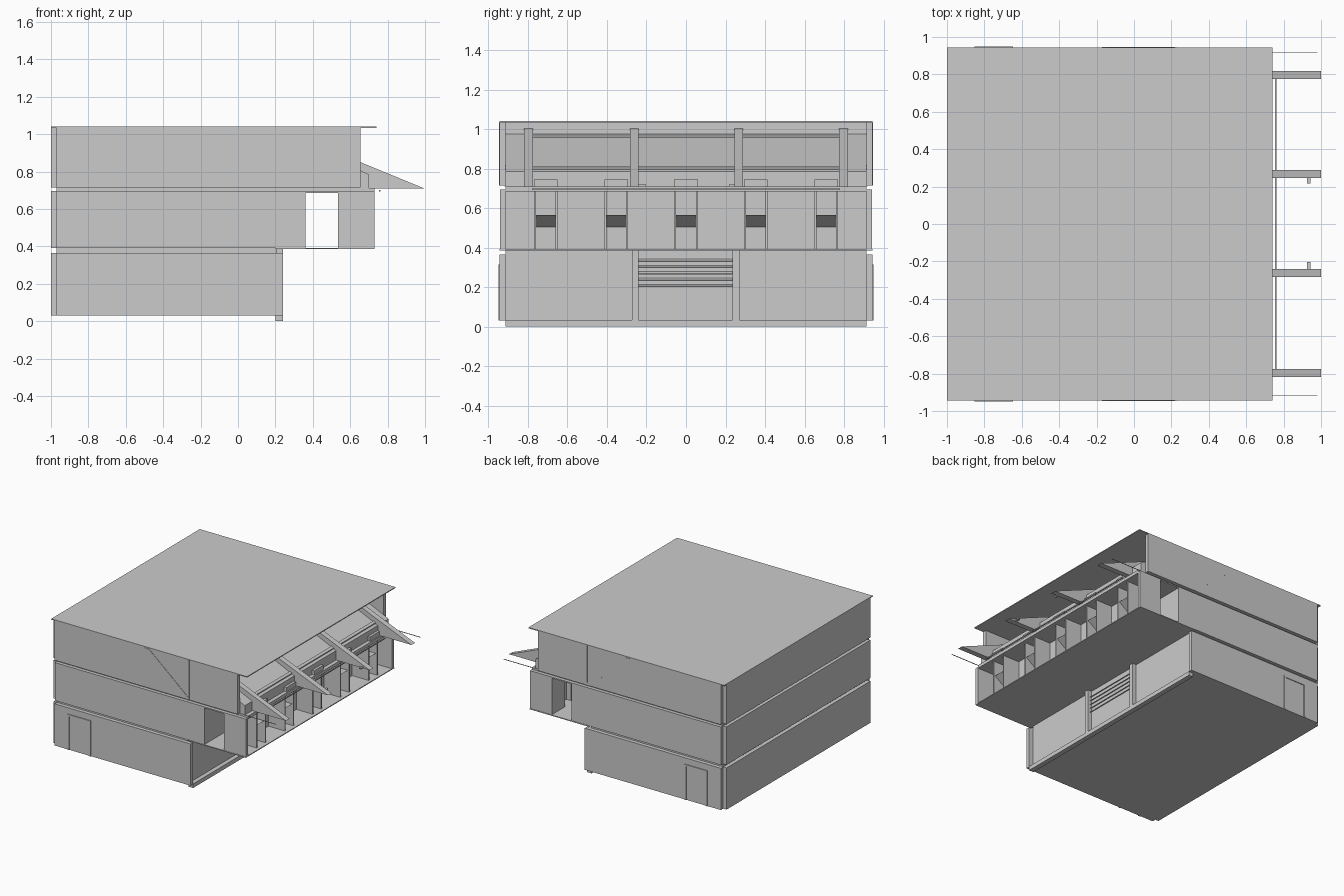
import bpy

if "Cube" in bpy.data.objects:
    bpy.data.objects.remove(bpy.data.objects["Cube"])


def mesh(name, verts, faces):
    me = bpy.data.meshes.new(name)
    me.from_pydata(verts, [], faces)
    me.update()
    ob = bpy.data.objects.new(name, me)
    bpy.context.collection.objects.link(ob)
    return ob


def prism(name, profile, y0, y1):
    """Extrude an (x, z) outline from y0 to y1."""
    n = len(profile)
    verts = [(x, y0, z) for x, z in profile] + [(x, y1, z) for x, z in profile]
    faces = [tuple(range(n)), tuple(range(2 * n - 1, n - 1, -1))]
    faces += [(i, i + n, (i + 1) % n + n, (i + 1) % n) for i in range(n)]
    ob = mesh(name, verts, faces)
    import bmesh
    bm = bmesh.new()
    bm.from_mesh(ob.data)
    bmesh.ops.recalc_face_normals(bm, faces=bm.faces)
    bm.to_mesh(ob.data)
    bm.free()
    return ob


def box(name, x0, x1, y0, y1, z0, z1):
    return prism(name, [(x0, z0), (x1, z0), (x1, z1), (x0, z1)], y0, y1)


def both_sides(name, profile, y0, y1):
    """Same part on the front (-y) and the back (+y)."""
    prism(name + "_front", profile, -y1, -y0)
    prism(name + "_back", profile, y0, y1)


def rect(x0, x1, z0, z1):
    return [(x0, z0), (x1, z0), (x1, z1), (x0, z1)]


W, I = 0.943, 0.913  # outer cladding and inner wall half widths

# Inner body of the three storeys
box("ground_storey", -0.97, 0.205, -I, I, 0.03, 0.385)
box("middle_storey", -0.97, 0.36, -I, I, 0.385, 0.70)
prism("upper_storey", [(-0.97, 0.70), (0.70, 0.70), (0.70, 0.785), (0.28, 0.975),
                       (0.28, 1.035), (-0.97, 1.035)], -I, I)

# Slabs, roof and front curb
box("gallery_floor", 0.2, 0.73, -W, W, 0.385, 0.392)
box("gallery_ceiling", 0.36, 0.73, -I, I, 0.685, 0.71)
box("roof", -1, 0.74, -W, W, 1.033, 1.04)
box("base_curb", 0.2, 0.24, -I, I, 0, 0.033)

# Cladding panels with shadow grooves and notched corners
both_sides("ground_cladding", rect(-0.97, 0.24, 0.03, 0.365), I, W)
both_sides("middle_cladding", [(-0.97, 0.39), (0.36, 0.39), (0.36, 0.685), (0.535, 0.685),
                               (0.535, 0.39), (0.73, 0.39), (0.73, 0.695), (-0.97, 0.695)], I, W - 0.003)
both_sides("upper_cladding", rect(-0.97, 0.655, 0.715, 1.035), I, W)
for label, z0, z1 in (("ground", 0.03, 0.365), ("middle", 0.39, 0.695), ("upper", 0.715, 1.035)):
    box(label + "_rear_cladding", -1, -0.97, -I, I, z0, z1)

# Trim on the upper end walls
both_sides("diagonal_trim", [(-0.17, 1.03), (-0.13, 1.03), (0.225, 0.73), (0.225, 0.715), (0.2, 0.715)],
           W, W + 0.003)
both_sides("vertical_trim", rect(0.217, 0.227, 0.715, 1.033), W, W + 0.003)

# Side doors with frames
for i, x in enumerate((-0.845, -0.655)):
    both_sides("door_jamb_%d" % i, rect(x - 0.008, x + 0.008, 0.03, 0.31), W, W + 0.006)
both_sides("door_head", rect(-0.853, -0.647, 0.30, 0.315), W, W + 0.006)

# Ground storey columns and louvres
for y in (-0.257, 0.253):
    box("column", 0.2, 0.24, y - 0.017, y + 0.017, 0.03, 0.386)
for i in range(5):
    z = 0.2 + i * 0.032
    prism("louvre", [(0.2, z + 0.012), (0.222, z), (0.222, z + 0.005), (0.2, z + 0.017)], -0.24, 0.236)

# Gallery bays: side fins, back panel, sloped hood and cap
bays = [-0.71, -0.353, 0.0, 0.353, 0.71]
for y in bays:
    for s in (-1, 1):
        e = y + s * 0.055
        box("bay_side", 0.56, 0.705, e - 0.005, e + 0.005, 0.39, 0.74)
    box("bay_panel", 0.60, 0.61, y - 0.055, y + 0.055, 0.39, 0.735)
    prism("bay_hood", [(0.61, 0.505), (0.695, 0.565), (0.61, 0.565)], y - 0.05, y + 0.05)
    box("bay_cap", 0.60, 0.72, y - 0.06, y + 0.06, 0.71, 0.745)

# Wall stretches between the bays
edges = [-I] + [e for y in bays for e in (y - 0.06, y + 0.06)] + [I]
for a, b in zip(edges[::2], edges[1::2]):
    box("gallery_wall", 0.535, 0.56, a, b, 0.39, 0.69)

# Sloped glazing frames and triangular roof fins
fins = [-0.797, -0.262, 0.267, 0.797]


def slope(x):
    return 0.785 + (0.70 - x) * 0.19 / 0.42


for a, b in zip(fins, fins[1:]):
    for x0, x1 in ((0.30, 0.32), (0.66, 0.68)):
        prism("glazing_bar", [(x0, slope(x0)), (x1, slope(x1)), (x1, slope(x1) + 0.008),
                              (x0, slope(x0) + 0.008)], a + 0.022, b - 0.022)
for y in fins:
    prism("roof_fin", [(0.27, 1.008), (0.45, 0.708), (1.0, 0.708)], y - 0.022, y + 0.022)

# Thin rods and lamps beside the fins
both_sides("end_rod", rect(0.655, 0.98, 0.709, 0.713), 0.914, 0.918)
box("long_rod", 0.755, 0.763, -0.78, 0.78, 0.692, 0.700)
for y in (-0.22, 0.237):
    box("fin_lamp", 0.925, 0.943, y - 0.02, y + 0.018, 0.709, 0.719)
